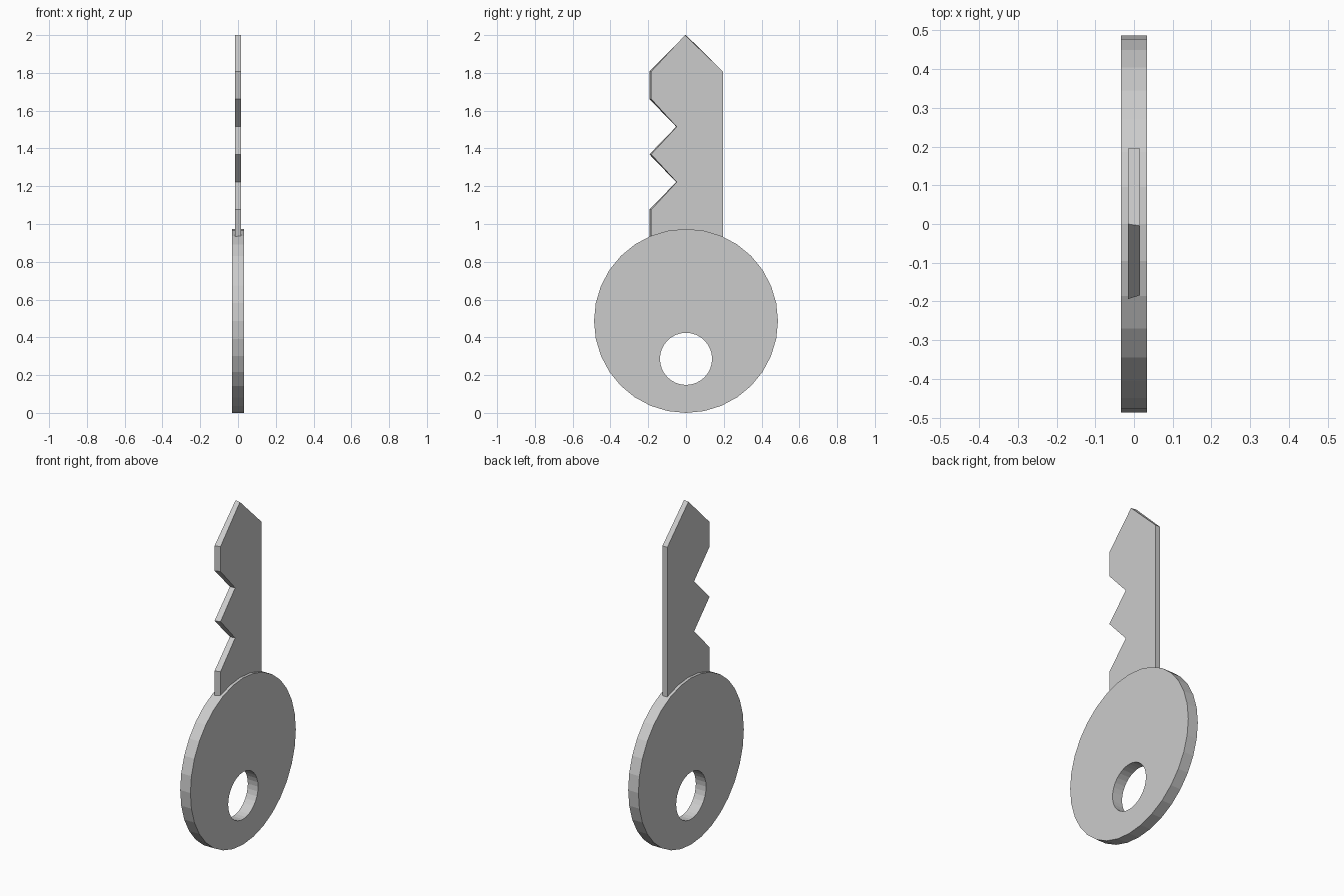
import bpy, bmesh
from math import sin, cos, tau

if "Cube" in bpy.data.objects:
    bpy.data.objects.remove(bpy.data.objects["Cube"])

def make_object(name, bm):
    bmesh.ops.recalc_face_normals(bm, faces=bm.faces)
    mesh = bpy.data.meshes.new(name)
    bm.to_mesh(mesh)
    bm.free()
    obj = bpy.data.objects.new(name, mesh)
    bpy.context.collection.objects.link(obj)
    return obj

def ring(bm, x, radius, z, sides=32):
    return [bm.verts.new((x, radius * cos(tau * i / sides), z + radius * sin(tau * i / sides)))
            for i in range(sides)]

def bridge(bm, a, b):
    n = len(a)
    for i in range(n):
        j = (i + 1) % n
        bm.faces.new((a[i], a[j], b[j], b[i]))

# Round bow with an off-centre key-ring hole
bm = bmesh.new()
T = 0.033
loops = [ring(bm, -T, 0.487, 0.487), ring(bm, T, 0.487, 0.487),
         ring(bm, T, 0.138, 0.286), ring(bm, -T, 0.138, 0.286)]
for i in range(4):
    bridge(bm, loops[i], loops[(i + 1) % 4])
make_object("key_bow", bm)

# Flat blade: (y, z, y shift on the +x face), the toothed edge is slightly slanted
profile = [(0.195, 0.92, 0), (0.195, 1.808, 0), (0.0, 2.0, -0.005),
           (-0.194, 1.808, 0.01), (-0.194, 1.662, 0.01)]
for valley_z in (1.515, 1.222):
    profile += [(-0.052, valley_z, 0.003), (-0.194, valley_z - 0.146, 0.01)]
profile.append((-0.194, 0.92, 0.01))

bm = bmesh.new()
B = 0.016
left = [bm.verts.new((-B, y, z)) for y, z, s in profile]
right = [bm.verts.new((B, y + s, z)) for y, z, s in profile]
bm.faces.new(left)
bm.faces.new(right[::-1])
bridge(bm, left, right)
make_object("key_blade", bm)
